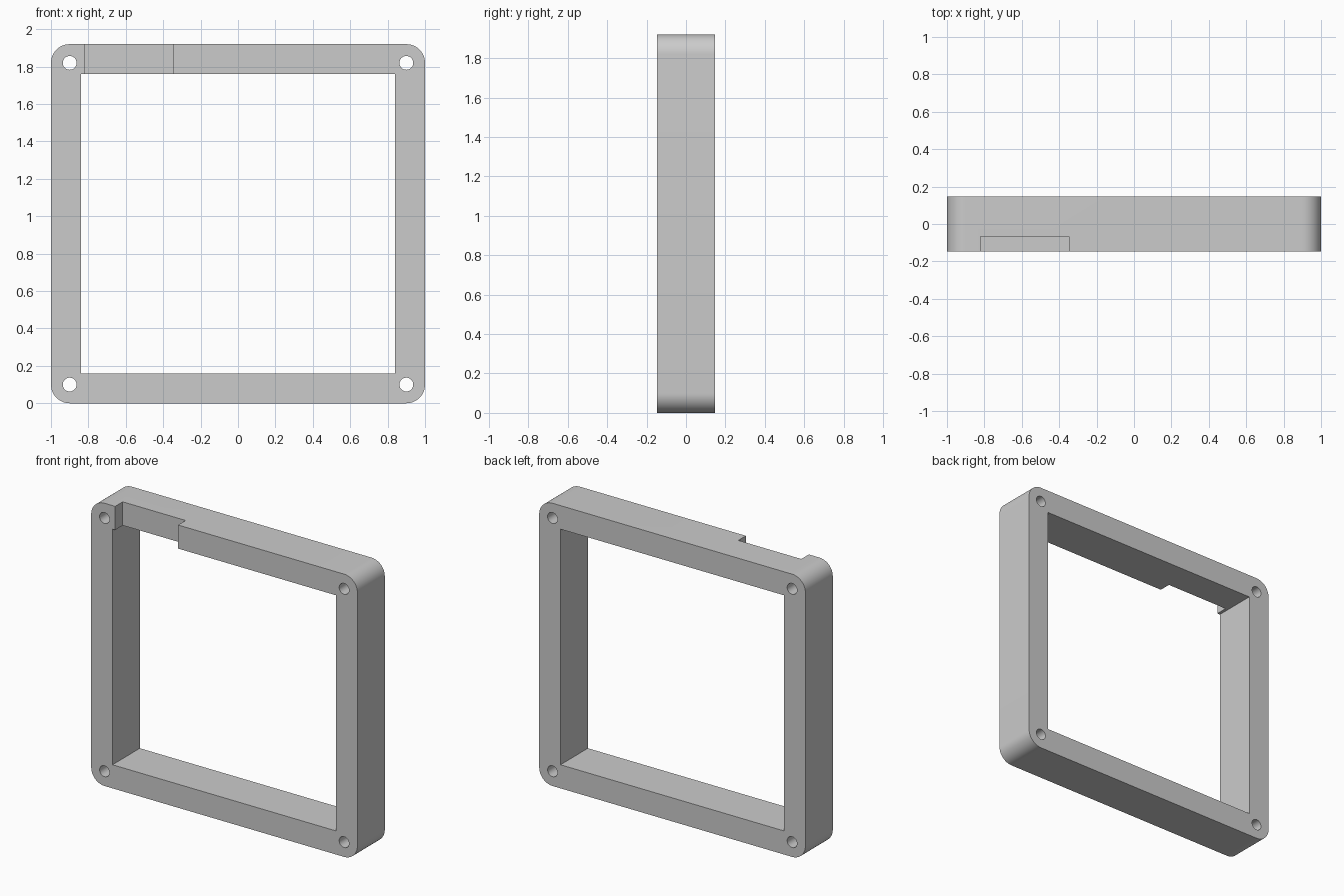
import bpy, bmesh
from math import cos, sin, pi, radians

if "Cube" in bpy.data.objects:
    bpy.data.objects.remove(bpy.data.objects["Cube"])

HALF_Y = 0.147
HEIGHT = 1.92


def arc(cx, cz, r, start, sweep, steps):
    return [(cx + r * cos(start + sweep * i / steps),
             cz + r * sin(start + sweep * i / steps)) for i in range(steps + 1)]


def box(x0, x1, z0, z1):
    return [(x0, z0), (x1, z0), (x1, z1), (x0, z1)]


def prism(name, points, y0, y1):
    """Extrude an x-z outline along y."""
    bm = bmesh.new()
    face = bm.faces.new([bm.verts.new((x, y0, z)) for x, z in points])
    new = bmesh.ops.extrude_face_region(bm, geom=[face])["geom"]
    for v in new:
        if isinstance(v, bmesh.types.BMVert):
            v.co.y = y1
    bmesh.ops.recalc_face_normals(bm, faces=bm.faces[:])
    mesh = bpy.data.meshes.new(name)
    bm.to_mesh(mesh)
    bm.free()
    obj = bpy.data.objects.new(name, mesh)
    bpy.context.collection.objects.link(obj)
    return obj


def cut(target, points, y0=-1.0, y1=1.0):
    cutter = prism("cutter", points, y0, y1)
    cutter.hide_render = True
    mod = target.modifiers.new("cut", 'BOOLEAN')
    mod.operation, mod.solver, mod.object = 'DIFFERENCE', 'EXACT', cutter
    bpy.context.view_layer.objects.active = target
    bpy.ops.object.modifier_apply(modifier=mod.name)
    bpy.data.objects.remove(cutter)


# Rounded outer block
outline = []
for i, (x, z) in enumerate([(0.9, 1.82), (-0.9, 1.82), (-0.9, 0.1), (0.9, 0.1)]):
    outline += arc(x, z, 0.1, i * pi / 2, pi / 2, 12)
frame = prism("square_frame", outline, -HALF_Y, HALF_Y)

# Central opening
cut(frame, box(-0.84, 0.84, 0.16, 1.76))

# Corner screw holes
for x in (-0.9, 0.9):
    for z in (0.1, HEIGHT - 0.1):
        cut(frame, arc(x, z, 0.037, 0, 2 * pi, 32)[:-1])

# Notch in the front of the top bar
cut(frame, box(-0.82, -0.347, 1.7, 2.0), -1.0, -0.066)

# Smooth round corners, sharp edges elsewhere
bpy.ops.object.select_all(action='DESELECT')
frame.select_set(True)
bpy.context.view_layer.objects.active = frame
bpy.ops.object.shade_smooth_by_angle(angle=radians(30))
